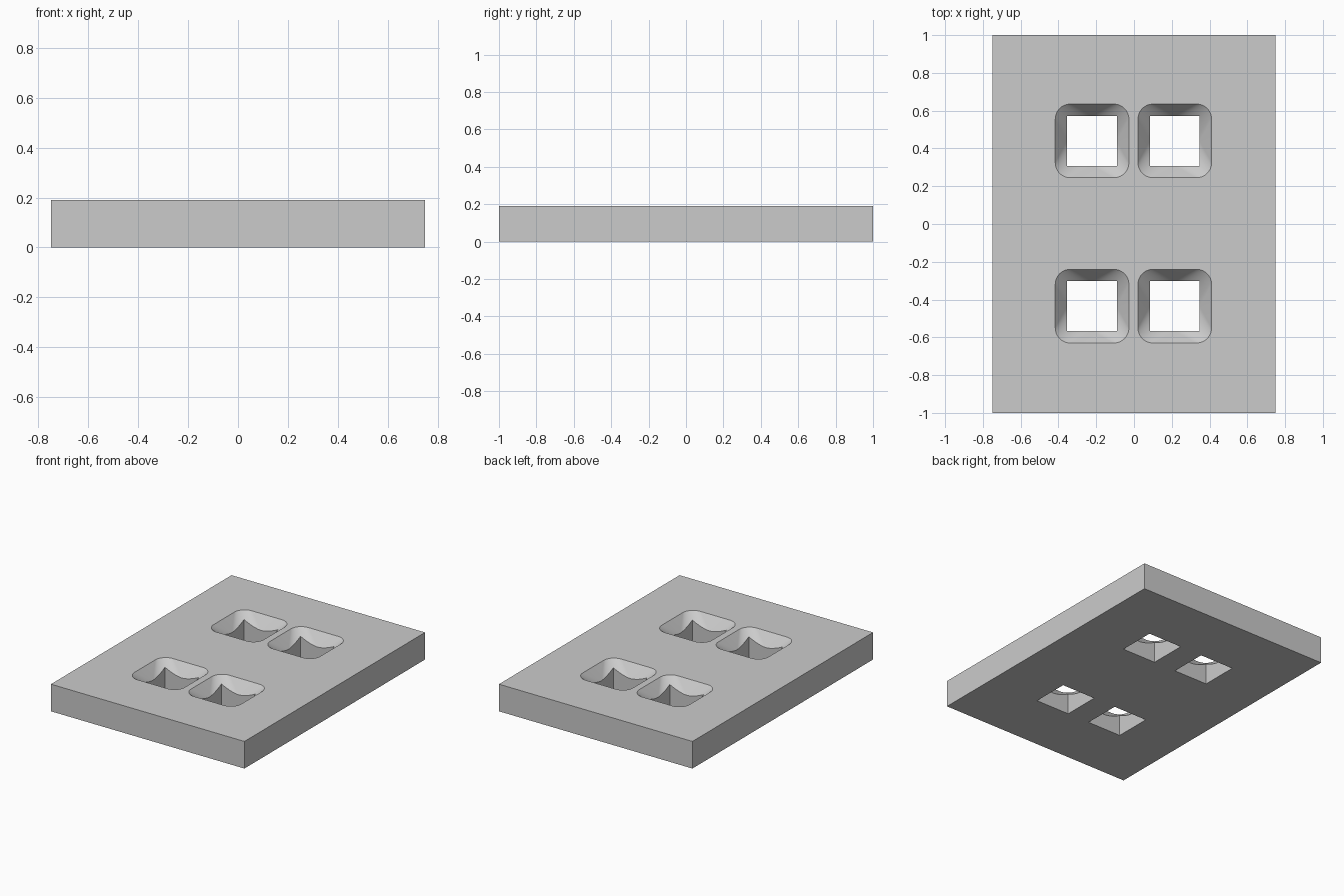
import bpy, bmesh, math

if "Cube" in bpy.data.objects:
    bpy.data.objects.remove(bpy.data.objects["Cube"])

W, L, T = 1.5, 2.0, 0.19       # plate size
H = 0.132                      # half width of the square through hole
TOP, R = 0.195, 0.08           # half width and corner radius of the flared opening
DEPTH = 0.082                  # depth of the flare at mid wall
STEPS = 16                     # segments per rounded corner

grey = bpy.data.materials.new("light grey")
grey.diffuse_color = (0.6, 0.6, 0.6, 1)
grey.use_nodes = True
grey.node_tree.nodes["Principled BSDF"].inputs["Base Color"].default_value = grey.diffuse_color


def make_object(name, bm):
    mesh = bpy.data.meshes.new(name)
    bm.to_mesh(mesh)
    bm.free()
    mesh.materials.append(grey)
    obj = bpy.data.objects.new(name, mesh)
    bpy.context.collection.objects.link(obj)
    return obj


def flared_hole(bm, cx, cy):
    """Square shaft opening upward through a round-to-rounded-square flare."""
    rings = [[], [], [], []]
    for quarter in range(4):
        for i in range(STEPS + 1):
            a = math.pi / 2 * (quarter + i / STEPS)
            mid = math.pi / 2 * quarter + math.pi / 4
            sx = 1 if math.cos(mid) > 0 else -1
            sy = 1 if math.sin(mid) > 0 else -1
            c = (H * math.cos(a), H * math.sin(a))
            p = (sx * (TOP - R) + R * math.cos(a), sy * (TOP - R) + R * math.sin(a))
            # where the ruled flare line meets the square shaft
            k = 0 if abs(math.cos(a)) >= abs(math.sin(a)) else 1
            t = (H - abs(c[k])) / (abs(p[k]) - abs(c[k]))
            q = [c[j] + t * (p[j] - c[j]) for j in (0, 1)]
            zq = T - DEPTH * (1 - t)
            for ring, (x, y), z in zip(rings, (q, q, p, p), (-0.1, zq, T, T + 0.1)):
                ring.append(bm.verts.new((cx + x, cy + y, z)))
    n = len(rings[0])
    for low, high in zip(rings, rings[1:]):
        for i in range(n):
            j = (i + 1) % n
            bm.faces.new((low[i], low[j], high[j], high[i]))
    bm.faces.new(rings[0][::-1])
    bm.faces.new(rings[-1])


# Plate
bm = bmesh.new()
bmesh.ops.create_cube(bm, size=1)
for v in bm.verts:
    v.co = (v.co.x * W, v.co.y * L, (v.co.z + 0.5) * T)
plate = make_object("plate", bm)

# Four hole cutters
bm = bmesh.new()
for x in (-0.222, 0.216):
    for y in (-0.435, 0.44):
        flared_hole(bm, x, y)
bmesh.ops.remove_doubles(bm, verts=bm.verts, dist=1e-5)
bmesh.ops.recalc_face_normals(bm, faces=bm.faces)
cutter = make_object("hole_cutter", bm)
cutter.hide_render = True

# Cut the holes, then smooth the flares
cut = plate.modifiers.new("holes", 'BOOLEAN')
cut.operation = 'DIFFERENCE'
cut.solver = 'EXACT'
cut.object = cutter
bpy.context.view_layer.objects.active = plate
plate.select_set(True)
bpy.ops.object.modifier_apply(modifier=cut.name)
bpy.data.objects.remove(cutter)
bpy.ops.object.shade_smooth_by_angle(angle=math.radians(25))
